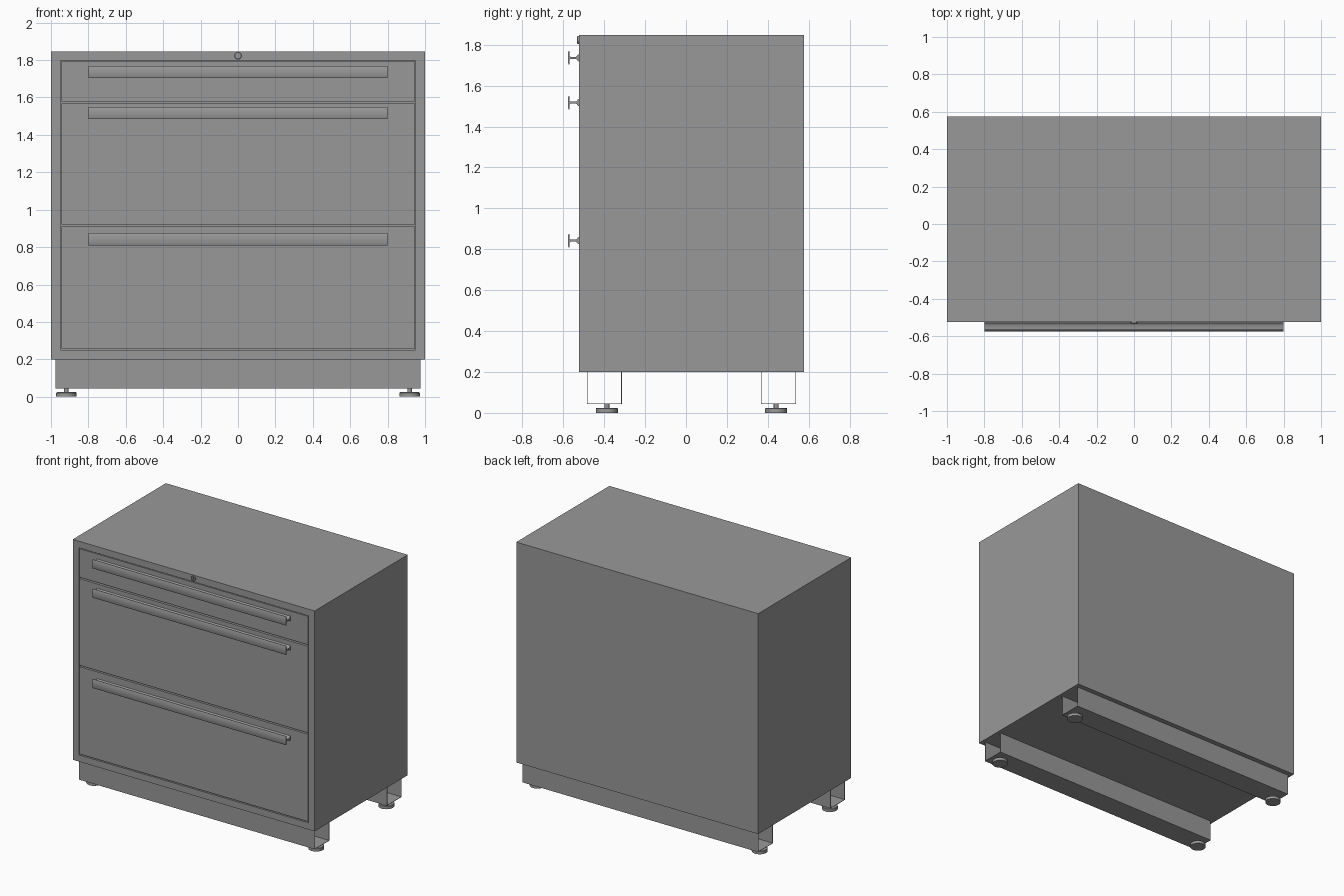
import bpy, bmesh, math
from mathutils import Matrix, Vector

if "Cube" in bpy.data.objects:
    bpy.data.objects.remove(bpy.data.objects["Cube"])

FRONT, BACK = -0.523, 0.576
grey = bpy.data.materials.new("dark_grey_paint")
grey.diffuse_color = (0.318, 0.318, 0.318, 1)
grey.use_nodes = True
grey.node_tree.nodes["Principled BSDF"].inputs["Base Color"].default_value = grey.diffuse_color


def finish(name, bm, smooth=False):
    bmesh.ops.recalc_face_normals(bm, faces=bm.faces)
    me = bpy.data.meshes.new(name)
    bm.to_mesh(me)
    bm.free()
    me.materials.append(grey)
    ob = bpy.data.objects.new(name, me)
    bpy.context.collection.objects.link(ob)
    bpy.ops.object.select_all(action='DESELECT')
    ob.select_set(True)
    bpy.context.view_layer.objects.active = ob
    if smooth:
        bpy.ops.object.shade_smooth_by_angle(angle=math.radians(35))
    return ob


def box_bm(lo, hi):
    lo, hi = Vector(lo), Vector(hi)
    bm = bmesh.new()
    bmesh.ops.create_cube(bm, size=1, matrix=Matrix.Translation((lo + hi) / 2)
                          @ Matrix.Diagonal((*(hi - lo), 1)))
    return bm


def extrude_x(name, profile, half, smooth=False):
    """Extrude a closed (y, z) profile from -half to +half along x."""
    bm = bmesh.new()
    face = bm.faces.new([bm.verts.new((-half, y, z)) for y, z in profile])
    ext = bmesh.ops.extrude_face_region(bm, geom=[face])
    moved = [v for v in ext['geom'] if isinstance(v, bmesh.types.BMVert)]
    bmesh.ops.translate(bm, verts=moved, vec=(2 * half, 0, 0))
    # extrusion leaves the start face in place only once, so close it if needed
    bmesh.ops.holes_fill(bm, edges=bm.edges, sides=0)
    return finish(name, bm, smooth)


def lathe(name, profile, matrix, steps=32):
    """Spin an (r, z) profile that starts and ends on the axis."""
    bm = bmesh.new()
    vs = [bm.verts.new((r, 0, z)) for r, z in profile]
    es = [bm.edges.new(p) for p in zip(vs, vs[1:])]
    bmesh.ops.spin(bm, geom=vs + es, cent=(0, 0, 0), axis=(0, 0, 1),
                   angle=2 * math.pi, steps=steps)
    bmesh.ops.remove_doubles(bm, verts=bm.verts, dist=1e-5)
    bmesh.ops.transform(bm, matrix=matrix, verts=bm.verts)
    return finish(name, bm, True)


# Cabinet body with a recessed front opening
bm = box_bm((-1, FRONT, 0.2), (1, BACK, 1.847))
bm.normal_update()
face = min(bm.faces, key=lambda f: f.calc_center_median().y)
bmesh.ops.inset_individual(bm, faces=[face], thickness=0.05, use_even_offset=True)
bmesh.ops.inset_individual(bm, faces=[face], thickness=0.0)
bmesh.ops.translate(bm, verts=face.verts, vec=(0, 0.06, 0))
finish("cabinet_body", bm)

# Drawer fronts, flush with the frame, and their T-section pull bars
drawers = [("top", 1.579, 1.792, 1.736), ("middle", 0.921, 1.568, 1.517),
           ("bottom", 0.258, 0.911, 0.842)]
half_profile = [(-0.576, 0.027), (-0.573, 0.033), (-0.569, 0.033), (-0.569, 0.009),
                (-0.565, 0.005), (-0.539, 0.005), (-0.534, 0.008),
                (-0.529, 0.015), (FRONT, 0.018)]
for name, z0, z1, zh in drawers:
    finish(name + "_drawer_front",
           box_bm((-0.945, FRONT, z0), (0.945, FRONT + 0.04, z1)))
    prof = [(y, zh + z) for y, z in half_profile]
    prof += [(y, zh - z) for y, z in reversed(half_profile)]
    extrude_x(name + "_drawer_handle", prof, 0.8, True)

# Lock: raised rim, sunken core and a vertical key slot
to_front = Matrix.Translation((0, FRONT, 1.823)) @ Matrix.Rotation(math.pi / 2, 4, 'X')
lock = lathe("lock_cylinder", [(0, -0.001), (0.019, -0.001), (0.019, 0.007), (0.017, 0.009),
                               (0.014, 0.009), (0.014, 0.006), (0, 0.006)], to_front)
cutter = finish("key_slot_cutter", box_bm((-0.003, FRONT - 0.02, 1.8121),
                                          (0.003, FRONT - 0.001, 1.8339)))
mod = lock.modifiers.new("key_slot", 'BOOLEAN')
mod.operation = 'DIFFERENCE'
mod.object = cutter
bpy.context.view_layer.objects.active = lock
bpy.ops.object.modifier_move_to_index(modifier=mod.name, index=0)
bpy.ops.object.modifier_apply(modifier=mod.name)
bpy.data.objects.remove(cutter)

# Open-ended base channels, each with two levelling feet
t, zb, zt = 0.003, 0.044, 0.2
for side, y0, y1, yf in [("front", -0.485, -0.314, -0.387), ("back", 0.367, 0.539, 0.441)]:
    extrude_x(side + "_base_channel",
              [(y0, zt), (y0, zb), (y1, zb), (y1, zt), (y1 - t, zt),
               (y1 - t, zb + t), (y0 + t, zb + t), (y0 + t, zt)], 0.975)
    for label, x in [("left", -0.918), ("right", 0.918)]:
        lathe(f"{side}_{label}_foot",
              [(0, 0), (0.054, 0), (0.054, 0.021), (0.051, 0.024), (0.012, 0.024),
               (0.012, 0.046), (0, 0.046)], Matrix.Translation((x, yf, 0)))
